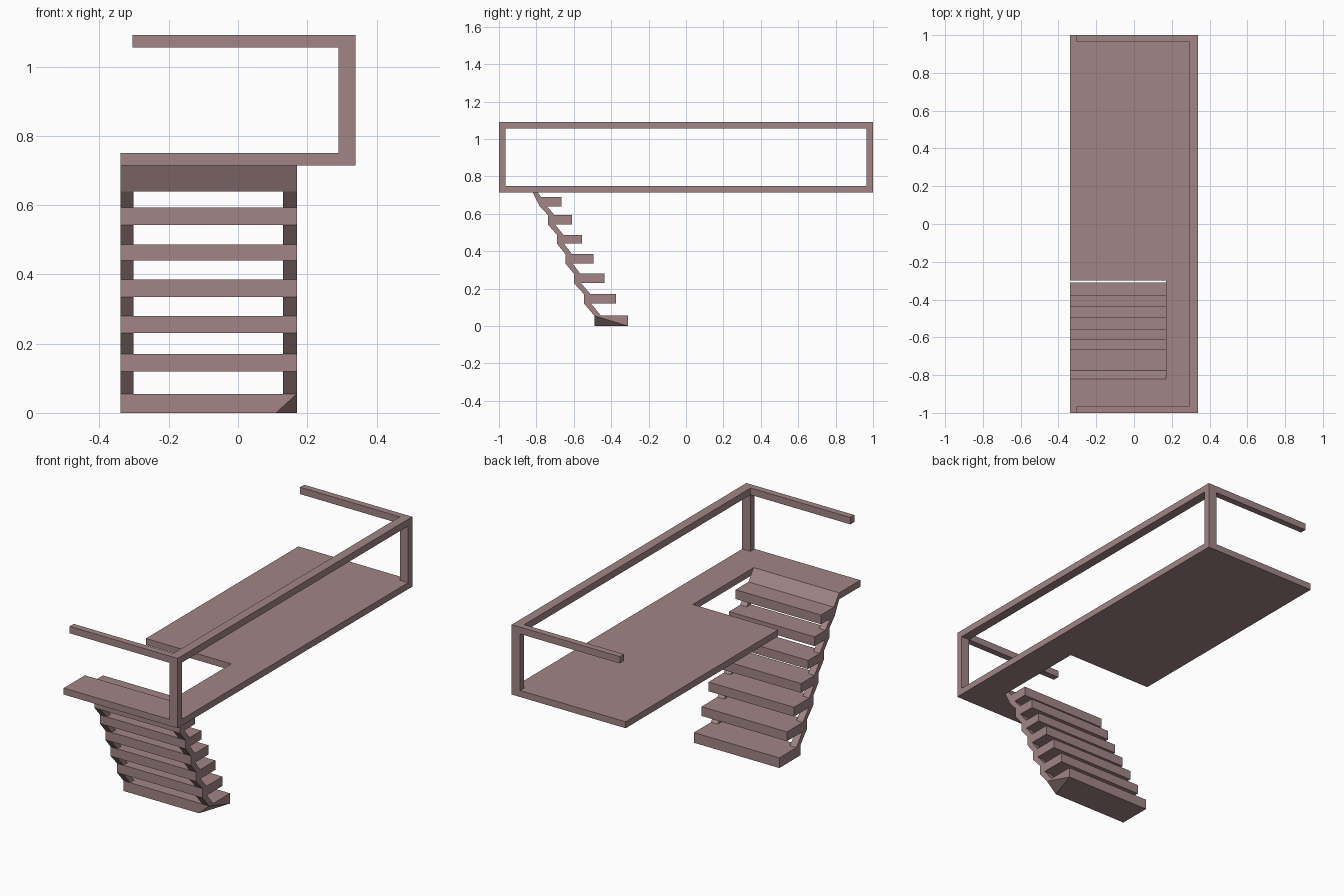
import bpy, bmesh

if "Cube" in bpy.data.objects:
    bpy.data.objects.remove(bpy.data.objects["Cube"])

mat = bpy.data.materials.new("dusty_rose")
mat.diffuse_color = (0.36, 0.235, 0.235, 1)
mat.use_nodes = True
mat.node_tree.nodes["Principled BSDF"].inputs["Base Color"].default_value = mat.diffuse_color


def finish(name, bm):
    bmesh.ops.recalc_face_normals(bm, faces=bm.faces)
    me = bpy.data.meshes.new(name)
    bm.to_mesh(me)
    bm.free()
    me.materials.append(mat)
    ob = bpy.data.objects.new(name, me)
    bpy.context.collection.objects.link(ob)
    return ob


def prism(name, profile, axis, lo, hi):
    """Extrude a 2D outline: axis 'x' takes (y, z) points, axis 'z' takes (x, y)."""
    bm = bmesh.new()
    place = (lambda p, d: (d, *p)) if axis == 'x' else (lambda p, d: (*p, d))
    a = [bm.verts.new(place(p, lo)) for p in profile]
    b = [bm.verts.new(place(p, hi)) for p in profile]
    bm.faces.new(a)
    bm.faces.new(b)
    for i in range(len(a)):
        j = (i + 1) % len(a)
        bm.faces.new((a[i], a[j], b[j], b[i]))
    return finish(name, bm)


def box(name, x0, x1, y0, y1, z0, z1):
    return prism(name, [(x0, y0), (x1, y0), (x1, y1), (x0, y1)], 'z', z0, z1)


XL, XR = -0.34, 0.17          # stair width
Z0, Z1 = 0.715, 0.75          # deck thickness
NF, NB = -0.82, -0.30         # stairwell opening in y

# Deck with stairwell notch on the left side
prism("deck", [(XL, -1), (0.34, -1), (0.34, 1), (XL, 1), (XL, NB),
               (XR, NB), (XR, NF), (XL, NF)], 'z', Z0, Z1)

# Railing: long rail, corner posts and end arms
box("long_rail", 0.29, 0.34, -1, 1, 1.055, 1.092)
for side, y0, y1 in (("front", -1, -0.965), ("back", 0.965, 1)):
    box(side + "_post", 0.29, 0.34, y0, y1, Z1, 1.055)
    box(side + "_arm", -0.305, 0.29, y0, y1, 1.055, 1.092)

# Treads: front y, back y, bottom z, top z
treads = [(-0.49, -0.31, 0.0, 0.055), (-0.545, -0.375, 0.12, 0.17),
          (-0.60, -0.435, 0.23, 0.28), (-0.645, -0.495, 0.335, 0.385),
          (-0.69, -0.555, 0.44, 0.487), (-0.738, -0.61, 0.543, 0.593),
          (-0.782, -0.665, 0.64, 0.69)]

# Bottom tread has its lower front right corner cut off
y0, y1, z0, z1 = treads[0]
bm = bmesh.new()
pts = [(x, y, z) for x in (XL, XR) for y in (y0, y1) for z in (z0, z1)
       if (x, y, z) != (XR, y0, z0)] + [(0.11, y0, z0)]
bmesh.ops.convex_hull(bm, input=[bm.verts.new(p) for p in pts])
bmesh.ops.dissolve_limit(bm, angle_limit=0.01, verts=bm.verts, edges=bm.edges)
finish("tread_1", bm)
for i, t in enumerate(treads[1:-1], 2):
    box(f"tread_{i}", XL, XR, *t)

# Stringer pieces link each tread to the next, on both sides
for i, (lo, up) in enumerate(zip(treads, treads[1:]), 1):
    for side, x0, x1 in (("left", XL, -0.302), ("right", 0.13, XR)):
        prism(f"{side}_stringer_{i}",
              [(lo[0], lo[3]), (lo[0] + 0.035, lo[3]),
               (up[0] + 0.038, up[2]), (up[0], up[2])], 'x', x0, x1)

# Top tread joined to the sloping panel that meets the deck edge
y0, y1, z0, z1 = treads[-1]
prism("top_tread_and_panel", [(y0, z0), (y1, z0), (y1, z1), (-0.775, z1),
                              (NF, Z1), (NF, Z0)], 'x', XL, XR)
